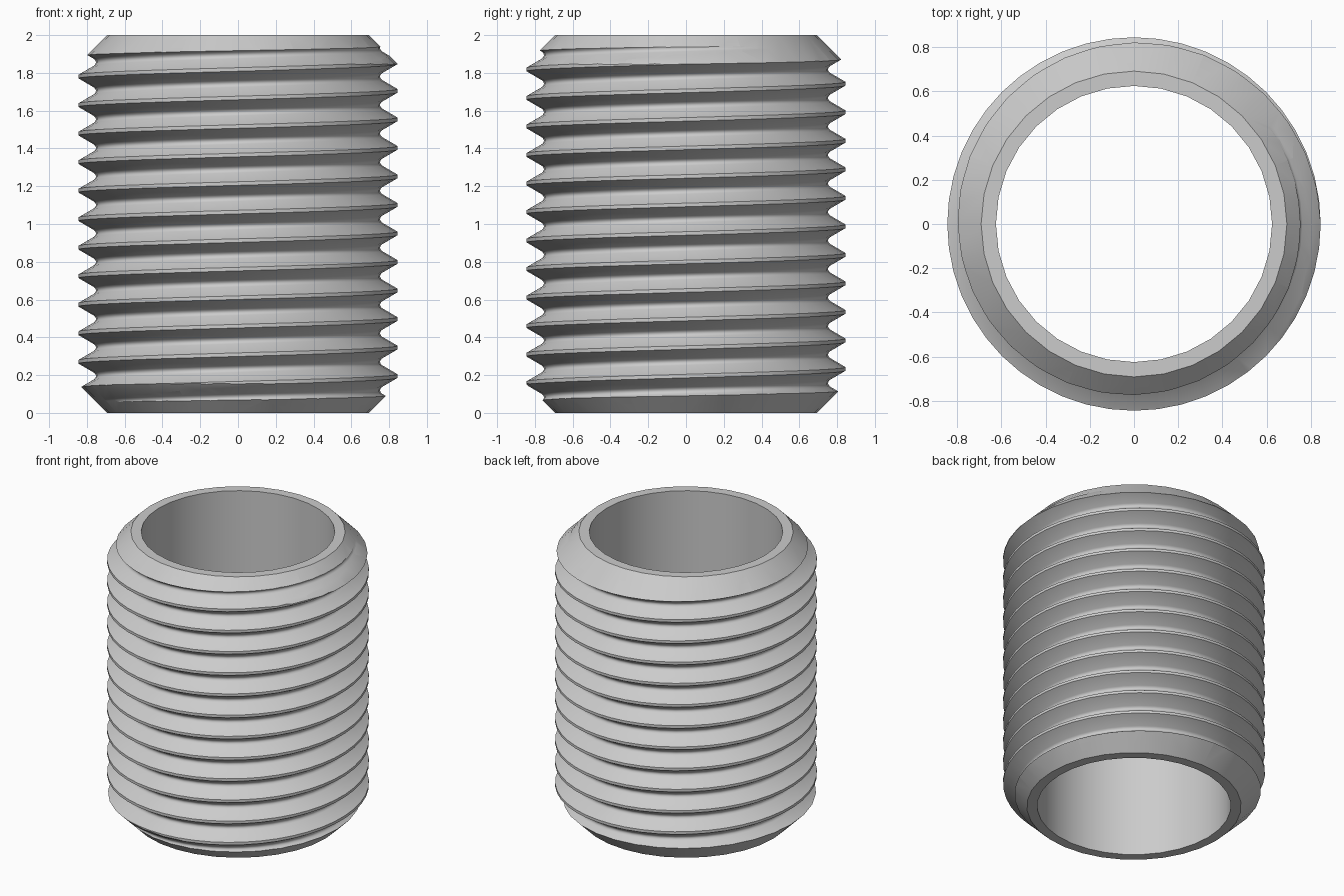
import bpy, bmesh
from math import cos, sin, tau

cube = bpy.data.objects.get("Cube")
if cube:
    bpy.data.objects.remove(cube, do_unlink=True)

HEIGHT, PITCH = 2.0, 0.151
HOLE, RIM, CREST, ROOT = 0.625, 0.692, 0.845, 0.752

steel = bpy.data.materials.new("plain grey")
steel.use_nodes = True
grey = (0.6, 0.6, 0.6, 1.0)
steel.diffuse_color = grey
steel.node_tree.nodes["Principled BSDF"].inputs["Base Color"].default_value = grey


def make_object(name, bm):
    bmesh.ops.recalc_face_normals(bm, faces=bm.faces)
    mesh = bpy.data.meshes.new(name)
    bm.to_mesh(mesh)
    bm.free()
    mesh.materials.append(steel)
    obj = bpy.data.objects.new(name, mesh)
    bpy.context.collection.objects.link(obj)
    return obj


def lathe(name, profile, sides):
    """Revolve a closed (radius, height) profile into a ring."""
    bm = bmesh.new()
    rings = [[bm.verts.new((r * cos(tau * j / sides), r * sin(tau * j / sides), z))
              for r, z in profile] for j in range(sides)]
    n = len(profile)
    for j in range(sides):
        a, b = rings[j], rings[(j + 1) % sides]
        for i in range(n):
            k = (i + 1) % n
            bm.faces.new((a[i], b[i], b[k], a[k]))
    return make_object(name, bm)


def helical_thread(name, sides, first_crest, turns):
    """Right-handed thread as one closed solid; each turn joins the next at the seam."""
    tooth = [(CREST, -0.0095), (CREST, 0.0095), (ROOT + 0.010, 0.058),
             (ROOT + 0.002, 0.067), (ROOT, 0.0755), (ROOT + 0.002, 0.084),
             (ROOT + 0.010, 0.093)]
    n = len(tooth)
    rows = turns * n
    bm = bmesh.new()
    columns = []
    for j in range(sides):
        a = tau * j / sides
        lift = first_crest + PITCH * j / sides
        columns.append([bm.verts.new((r * cos(a), r * sin(a), lift + k * PITCH + z))
                        for k in range(turns) for r, z in tooth])
    columns.append(columns[0][n:])
    for a, b in zip(columns, columns[1:]):
        for i in range(min(rows, len(b)) - 1):
            bm.faces.new((a[i], b[i], b[i + 1], a[i + 1]))
    # Close both ends with fans, well outside the finished part
    low = bm.verts.new((0, 0, -0.4))
    high = bm.verts.new((0, 0, HEIGHT + 0.4))
    for e in [e for e in bm.edges if e.is_boundary]:
        z = (e.verts[0].co.z + e.verts[1].co.z) / 2
        bm.faces.new((e.verts[0], e.verts[1], low if z < HEIGHT / 2 else high))
    return make_object(name, bm)


# Chamfered blank with the through hole
wide = 0.92
slope = wide - RIM
blank = lathe("chamfered_blank", [
    (HOLE, 0), (RIM, 0), (wide, slope),
    (wide, HEIGHT - slope), (RIM, HEIGHT), (HOLE, HEIGHT)], 32)
blank.hide_render = True

# Threaded sleeve: the long thread trimmed to the blank
sleeve = helical_thread("threaded_sleeve", 48, 1.705 - 14 * PITCH, 19)
trim = sleeve.modifiers.new("trim", 'BOOLEAN')
trim.operation = 'INTERSECT'
trim.solver = 'EXACT'
trim.object = blank

bpy.ops.object.select_all(action='DESELECT')
sleeve.select_set(True)
bpy.context.view_layer.objects.active = sleeve
bpy.ops.object.modifier_apply(modifier=trim.name)
bpy.data.objects.remove(blank, do_unlink=True)
bpy.ops.object.shade_smooth_by_angle(angle=0.55)
